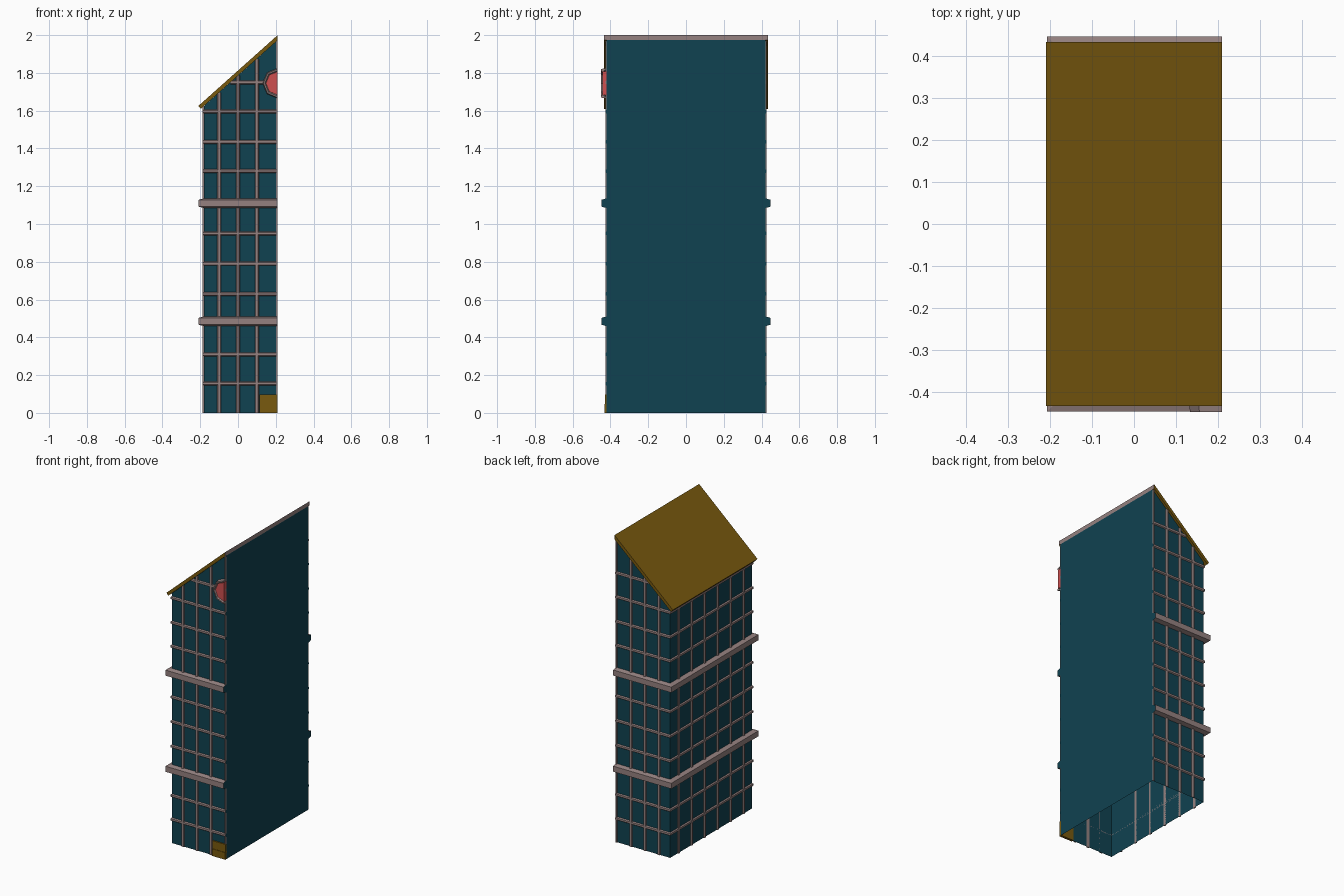
import bpy, bmesh
from math import sin, cos, pi
from mathutils import Vector

if "Cube" in bpy.data.objects:
    bpy.data.objects.remove(bpy.data.objects["Cube"])


def material(name, rgb):
    m = bpy.data.materials.new(name)
    m.diffuse_color = (*rgb, 1)
    m.use_nodes = True
    m.node_tree.nodes["Principled BSDF"].inputs["Base Color"].default_value = m.diffuse_color
    return m


TEAL = material("dark teal", (0.005, 0.054, 0.082))
OCHRE = material("ochre", (0.19, 0.1, 0.0045))
GREY = material("warm grey", (0.30, 0.22, 0.215))
RED = material("clock red", (0.62, 0.08, 0.08))

X0, X1, Y = -0.18, 0.21, 0.42      # left wall, flat cut side, half depth
SLOPE = 0.375 / 0.42


def under_roof(x):
    return 1.973 - SLOPE * (X1 - x)


def loft(name, rings, mats, cap_mat=0, cyclic=True, caps=True):
    """Skin a list of matching cross-sections; end caps may take another colour."""
    bm = bmesh.new()
    vs = [[bm.verts.new(p) for p in r] for r in rings]
    n = len(rings[0])
    for a, b in zip(vs, vs[1:]):
        for i in range(n if cyclic else n - 1):
            j = (i + 1) % n
            bm.faces.new((a[i], a[j], b[j], b[i]))
    if caps:
        for r in (vs[0], vs[-1]):
            bm.faces.new(r).material_index = cap_mat
    bmesh.ops.recalc_face_normals(bm, faces=bm.faces)
    me = bpy.data.meshes.new(name)
    bm.to_mesh(me)
    bm.free()
    for m in mats:
        me.materials.append(m)
    ob = bpy.data.objects.new(name, me)
    bpy.context.collection.objects.link(ob)
    return ob


def box(name, lo, hi, mat):
    ring = lambda z: [(lo[0], lo[1], z), (hi[0], lo[1], z), (hi[0], hi[1], z), (lo[0], hi[1], z)]
    return loft(name, [ring(lo[2]), ring(hi[2])], [mat])


def band(name, z, half, depth, inner):
    """Chamfered moulding running round the front, left and back walls."""
    prof = [(0, -half), (depth, -inner), (depth, inner), (0, half)]
    corners = [(X1, -1, 0), (X0, -1, 1), (X0, 1, 1), (X1, 1, 0)]
    rings = [[(x - o * k, s * (Y + o), z + h) for o, h in prof] for x, s, k in corners]
    return loft(name, rings, [GREY, TEAL], cap_mat=1)


def bar(name, a, b, across, out, half=0.011, depth=0.007):
    """Small chamfered lattice strip between two points on a wall."""
    a, b, across, out = map(Vector, (a, b, across, out))
    prof = [across * -half, across * -half * 0.6 + out * depth,
            across * half * 0.6 + out * depth, across * half]
    return loft(name, [[p + q for q in prof] for p in (a, b)], [GREY])


# hollow walls, open underneath
outline = [(X0, 0), (X0, under_roof(X0)), (X1, under_roof(X1)), (X1, 0)]
walls = loft("walls", [[(x, y, z) for x, z in outline] for y in (-Y, Y)], [TEAL], cyclic=False)

# sloping roof slab, its cut edge in grey
roof_profile = [(-0.21, 1.625), (X1, 2.0), (X1, 1.973), (-0.197, 1.61)]
roof = loft("roof", [[(x, y, z) for x, z in roof_profile] for y in (-0.435, 0.435)], [OCHRE, GREY])
for f in roof.data.polygons:
    if f.normal.x > 0.95:
        f.material_index = 1

# heavy belts and thin horizontal lattice strips
for i, z in enumerate((0.485, 1.11)):
    band(f"belt_{i}", z, 0.026, 0.028, 0.018)
for i, z in enumerate((0.155, 0.31, 0.63, 0.79, 0.95, 1.28, 1.435, 1.595)):
    band(f"lattice_row_{i}", z, 0.011, 0.007, 0.006)

# vertical lattice strips and the short top row on front and back
for side, s in (("front", -1), ("back", 1)):
    for i, x in enumerate((-0.1, 0.0, 0.1)):
        bar(f"{side}_lattice_column_{i}", (x, s * Y, 0), (x, s * Y, under_roof(x)), (1, 0, 0), (0, s, 0))
    bar(f"{side}_edge_strip", (0.205, s * Y, 0), (0.205, s * Y, under_roof(0.205)),
        (1, 0, 0), (0, s, 0), half=0.005)
    bar(f"{side}_lattice_top_row", (-0.04, s * Y, 1.75), (X1, s * Y, 1.75), (0, 0, 1), (0, s, 0))

# vertical lattice strips on the left wall
for i in range(6):
    y = (i - 2.5) * 0.134
    bar(f"left_lattice_column_{i}", (X0, y, 0), (X0, y, under_roof(X0)), (0, 1, 0), (-1, 0, 0))


# half octagonal clock on the front, cut by the flat side
def half_octagon(r, y):
    return [(X1 + r * cos(pi / 2 + k * pi / 4), y, 1.745 + r * sin(pi / 2 + k * pi / 4)) for k in range(5)]


loft("clock_face", [half_octagon(0.064, -Y), half_octagon(0.062, -0.443)], [RED])
frame_prof = [(0.080, -Y), (0.076, -0.449), (0.068, -0.449), (0.061, -0.440)]
sections = list(zip(*[half_octagon(r, y) for r, y in frame_prof]))
loft("clock_frame", sections, [GREY])

# low stepped door plinth at the front corner
box("door_lower", (0.115, -0.431, 0), (X1, -0.415, 0.046), OCHRE)
box("door_upper", (0.115, -0.428, 0.046), (X1, -0.415, 0.098), OCHRE)
